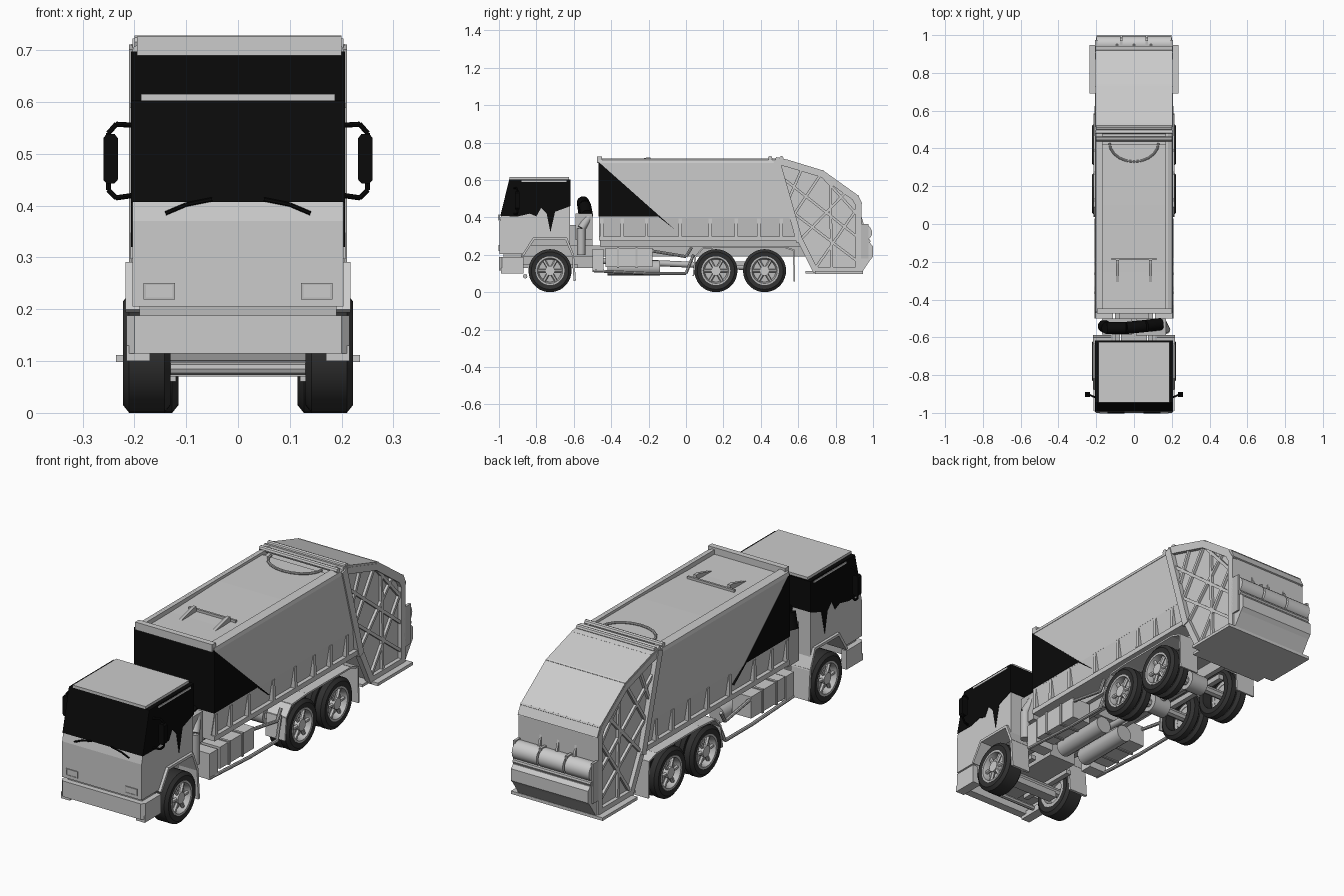
import bpy, bmesh
from math import sin, cos, pi, radians
from mathutils import Vector

cube = bpy.data.objects.get("Cube")
if cube:
    bpy.data.objects.remove(cube, do_unlink=True)


def material(name, r, g, b):
    m = bpy.data.materials.new(name)
    m.use_nodes = True
    m.diffuse_color = (r, g, b, 1)
    m.node_tree.nodes["Principled BSDF"].inputs["Base Color"].default_value = (r, g, b, 1)
    return m


PAINT = material("light grey paint", .6, .6, .6)
STEEL = material("steel grey", .5, .5, .5)
BLACK = material("gloss black", .003, .003, .003)
TYRE = material("tyre rubber", .03, .03, .03)


def finish(name, bm, mat, mirror=False, smooth=False):
    bmesh.ops.recalc_face_normals(bm, faces=bm.faces[:])
    me = bpy.data.meshes.new(name)
    bm.to_mesh(me)
    bm.free()
    me.materials.append(mat)
    ob = bpy.data.objects.new(name, me)
    bpy.context.collection.objects.link(ob)
    if smooth:
        me.shade_smooth()
        me.set_sharp_from_angle(angle=radians(35))
    if mirror:
        ob.modifiers.new("mirror", 'MIRROR')
    return ob


def prism(name, pts, lo, hi, mat, axis='x', mirror=False):
    """Extrude a flat outline along an axis."""
    place = {'x': lambda a, b, t: (t, a, b),
             'y': lambda a, b, t: (a, t, b),
             'z': lambda a, b, t: (a, b, t)}[axis]
    bm = bmesh.new()
    ends = [[bm.verts.new(place(a, b, t)) for a, b in pts] for t in (lo, hi)]
    for e in ends:
        bm.faces.new(e)
    n = len(pts)
    for i in range(n):
        j = (i + 1) % n
        bm.faces.new((ends[0][i], ends[0][j], ends[1][j], ends[1][i]))
    return finish(name, bm, mat, mirror)


def box(name, x, y, z, mat, mirror=False):
    return prism(name, [(y[0], z[0]), (y[1], z[0]), (y[1], z[1]), (y[0], z[1])],
                 x[0], x[1], mat, 'x', mirror)


def strip(name, path, thick, x0, x1, mat, mirror=False):
    """Bent sheet following a side-view path."""
    for i, (p, q) in enumerate(zip(path, path[1:])):
        p, q = Vector(p), Vector(q)
        d = (q - p).normalized()
        n = Vector((-d.y, d.x)) * thick / 2
        p, q = p - d * thick / 3, q + d * thick / 3
        prism(f"{name}_{i + 1}", [p + n, q + n, q - n, p - n], x0, x1, mat, 'x', mirror)


def rod(name, path, r, mat, mirror=False, sides=8):
    """Round bar through a list of points."""
    bm = bmesh.new()
    for p, q in zip(path, path[1:]):
        p, q = Vector(p), Vector(q)
        turn = (q - p).to_track_quat('Z', 'Y').to_matrix().to_4x4()
        turn.translation = (p + q) / 2
        bmesh.ops.create_cone(bm, cap_ends=True, segments=sides, radius1=r, radius2=r,
                              depth=(q - p).length, matrix=turn)
    return finish(name, bm, mat, mirror, True)


def lathe(name, prof, y, z, mat, n=36):
    """Spin a closed (x, radius) outline about the wheel axis, on both sides."""
    bm = bmesh.new()
    rings = [[bm.verts.new((x, y + r * cos(2 * pi * k / n), z + r * sin(2 * pi * k / n)))
              for x, r in prof] for k in range(n)]
    m = len(prof)
    for k in range(n):
        a, b = rings[k], rings[(k + 1) % n]
        for i in range(m):
            j = (i + 1) % m
            bm.faces.new((a[i], a[j], b[j], b[i]))
    return finish(name, bm, mat, True, True)


# Wheels
def wheel(name, y, tyres):
    z = R = .115
    for i, (a, b) in enumerate(tyres):
        lathe(f"{name}_tyre_{i + 1}", [(a, .075), (a, .1), (a + .012, R), (b - .012, R),
                                       (b, .1), (b - .004, .075)], y, z, TYRE)
    a, b = tyres[-1]
    lathe(name + "_rim", [(a, .077), (b - .002, .077), (b - .002, .068), (b - .025, .06),
                          (a, .06)], y, z, STEEL)
    rod(name + "_dish", [(b - .05, y, z), (b - .032, y, z)], .064, STEEL, True, 24)
    rod(name + "_hub", [(b - .04, y, z), (b - .004, y, z)], .026, PAINT, True, 16)
    for k in range(6):
        c, s = cos(k * pi / 3), sin(k * pi / 3)
        rod(f"{name}_spoke_{k + 1}", [(b - .016, y + .02 * c, z + .02 * s),
                                      (b - .02, y + .066 * c, z + .066 * s)], .009, PAINT, True, 6)
    rod(name + "_axle", [(-.18, y, z), (.18, y, z)], .02, STEEL)


wheel("front_wheel", -.727, [(.13, .222)])
for label, y in (("middle_wheel", .16), ("rear_wheel", .42)):
    wheel(label, y, [(.115, .165), (.17, .222)])
    rod(label + "_differential", [(-.045, y, .12), (.045, y, .12)], .045, STEEL, sides=16)

# Cab
prism("cab_shell", [(-.998, .205), (-.87, .205), (-.815, .285), (-.64, .285), (-.62, .25),
                    (-.62, .595), (-.943, .595), (-.99, .405), (-.998, .37)], -.204, .204, PAINT)
prism("cab_glazing", [(-.993, .407), (-.945, .603), (-.618, .603), (-.618, .46), (-.7, .43),
                      (-.725, .32), (-.745, .42), (-.775, .45), (-.8, .405), (-.835, .42),
                      (-.9, .405)], -.206, .206, BLACK)
prism("cab_roof", [(-.187, -.945), (.187, -.945), (.187, -.625), (-.187, -.625)],
      .6, .615, PAINT, 'z')
box("cab_side_gutter", (.2, .208), (-.88, -.64), (.588, .597), PAINT, True)
prism("front_bumper", [(-.2, -1), (.2, -1), (.215, -.985), (.215, -.87), (.19, -.87),
                       (.19, -.96), (-.19, -.96), (-.19, -.87), (-.215, -.87), (-.215, -.985)],
      .115, .188, PAINT, 'z')
box("grille_core", (-.19, .19), (-.975, -.88), (.16, .21), STEEL)
for z in (.221, .249):
    box("headlight_frame", (.122, .182), (-1.002, -.99), (z - .002, z + .002), STEEL, True)
for x in (.124, .18):
    box("headlight_frame_side", (x - .002, x + .002), (-1.002, -.99), (.221, .249), STEEL, True)
box("headlight_lens", (.126, .178), (-1, -.99), (.223, .247), PAINT, True)
rod("wiper", [(.05, -1, .412), (.10, -1, .402), (.14, -1, .385)], .004, BLACK, True, 6)
rod("mirror_arm", [(.2, -.92, .555), (.235, -.905, .557), (.25, -.9, .54), (.25, -.9, .43),
                   (.235, -.905, .415), (.2, -.92, .42)], .005, BLACK, True)
prism("mirror_head", [(.232, .45), (.238, .443), (.254, .443), (.26, .45), (.26, .53),
                      (.254, .538), (.238, .538), (.232, .53)], -.915, -.89, BLACK, 'y', True)
strip("front_mudguard", [(-.87, .2), (-.815, .285), (-.64, .285), (-.605, .2), (-.595, .065)],
      .012, .12, .217, PAINT, True)
box("cab_step", (.17, .215), (-.99, -.87), (.1, .13), PAINT, True)

# Engine bay and frame
box("frame_rail", (.075, .1), (-.96, .68), (.19, .25), STEEL, True)
for i, y in enumerate((-.93, -.5, -.2, .02, .29, .55)):
    box(f"frame_crossmember_{i + 1}", (-.08, .08), (y, y + .03), (.195, .24), STEEL)
box("engine_block", (-.07, .07), (-.9, -.5), (.13, .36), STEEL)
box("engine_top", (.01, .17), (-.59, -.5), (.28, .42), STEEL)
box("intake_base", (-.17, -.01), (-.585, -.5), (.24, .42), STEEL)
rod("intake_hose", [(-.16, -.54, .4), (-.14, -.55, .47), (-.04, -.55, .48), (.06, -.54, .46),
                    (.14, -.53, .41)], .033, BLACK, sides=14)
rod("exhaust_stack", [(.17, -.56, .2), (.17, -.56, .34), (.15, -.52, .4)], .022, STEEL, sides=12)
rod("steering_bar", [(-.13, -.86, .085), (.13, -.86, .085)], .012, STEEL)
box("front_beam", (-.13, .13), (-.75, -.7), (.07, .1), STEEL)
rod("drive_shaft", [(0, -.5, .17), (0, .42, .13)], .016, STEEL, sides=12)
box("leaf_spring", (.09, .115), (-.88, -.58), (.13, .15), STEEL, True)
box("bogie_spring", (.08, .105), (.08, .5), (.14, .165), STEEL, True)
box("battery_box", (.11, .205), (-.5, -.44), (.11, .23), PAINT, True)
box("tool_box", (.11, .208), (-.43, -.18), (.135, .235), PAINT, True)
for y in (-.37, -.27):
    box("tool_box_strap", (.11, .212), (y, y + .012), (.13, .24), STEEL, True)
rod("air_tank", [(.06, -.42, .13), (.06, -.14, .13)], .04, STEEL, True, 16)
rod("side_guard", [(.2, -.5, .115), (.2, -.2, .1), (.2, .0, .1), (.19, .04, .2)], .008, STEEL, True)
rod("side_guard_top", [(.2, -.18, .22), (.2, 0, .19), (.2, .03, .24)], .008, STEEL, True)
strip("rear_mudguard", [(.04, .09), (.05, .19), (.09, .235), (.2, .243), (.52, .243), (.575, .225),
                        (.58, .06)], .008, .115, .215, PAINT, True)

# Hopper body
prism("body_upper", [(-.465, .4), (.57, .4), (.49, .695), (-.465, .695)], -.204, .204, PAINT)
prism("body_lower", [(-.186, .29), (.186, .29), (.204, .402), (-.204, .402)],
      -.465, .585, PAINT, 'y')
box("body_sill", (-.206, .206), (-.465, .61), (.275, .298), PAINT)
box("body_subframe", (-.12, .12), (-.46, .62), (.245, .28), STEEL)
prism("body_black_front", [(-.468, .697), (-.468, .405), (-.15, .405), (-.06, .335)],
      -.206, .206, BLACK)
for i, y in enumerate((-.46, -.35, -.22, -.04, .12, .26, .38, .5)):
    prism(f"body_gusset_{i + 1}", [(.18, .298), (.208, .298), (.206, .395), (.195, .395)],
          y, y + .018, PAINT, 'y', True)
strip("body_rear_flange", [(.487, .695), (.605, .28)], .035, .18, .21, PAINT, True)

# Roof
prism("roof_rail", [(.168, .69), (.206, .69), (.202, .706), (.18, .716), (.168, .716)],
      -.465, .49, PAINT, 'y', True)
box("roof_front_bar", (-.195, .2), (-.475, -.448), (.69, .726), PAINT)
prism("roof_slope", [(-.45, .69), (.42, .69), (.42, .704), (.1, .704)], -.17, .17, PAINT)
box("roof_cross_rib", (-.12, .12), (-.19, -.18), (.69, .708), STEEL)
prism("roof_bracket", [(-.31, .694), (-.19, .694), (-.19, .72), (-.21, .72)],
      .08, .095, STEEL, 'x', True)
for y in (.45, .51):
    rod("roof_cross_tube", [(-.2, y, .716), (.2, y, .716)], .012, PAINT)
rod("roof_hoop", [(.13 * cos(t * pi / 10), .43 - .1 * sin(t * pi / 10), .708) for t in range(11)],
    .006, STEEL)

# Tailgate
crown = [(.485, .712), (.54, .7), (.73, .642), (.915, .51), (.932, .475)]
prism("tailgate_core", [(.49, .7), (.54, .69), (.73, .63), (.905, .505), (.925, .47), (.925, .115),
                        (.69, .115), (.61, .28)], -.188, .188, PAINT)
strip("tailgate_roof", crown, .018, -.204, .204, PAINT)
strip("tailgate_side_frame", [(.5, .695), (.54, .685), (.73, .628), (.9, .505), (.92, .47),
                              (.92, .12), (.69, .12), (.61, .28)], .03, .18, .206, PAINT, True)
for i, (p, q) in enumerate([((.58, .42), (.72, .63)), ((.55, .5), (.62, .66)),
                            ((.53, .6), (.91, .3)), ((.58, .42), (.91, .17)),
                            ((.62, .29), (.85, .53)), ((.7, .14), (.91, .44)),
                            ((.72, .63), (.91, .42)), ((.77, .6), (.78, .13))]):
    strip(f"tailgate_brace_{i + 1}", [p, q], .014, .18, .2, PAINT, True)
box("tailgate_floor_plate", (-.235, .235), (.69, .947), (.098, .112), PAINT)
box("tailgate_floor_lip", (-.19, .19), (.64, .7), (.1, .112), PAINT)
box("rear_panel", (-.198, .198), (.92, .937), (.112, .48), PAINT)
for x in (-.09, 0, .09):
    prism("rear_ridge", [(.93, .43), (.955, .35), (.93, .35)], x - .005, x + .005, STEEL)

# Rear rollers and bin lip
for i in range(3):
    x = -.198 + i * .135
    rod(f"rear_roller_{i + 1}", [(x, .953, .318), (x + .126, .953, .318)], .042, PAINT, sides=20)
for x in (-.2, -.067, .067, .2):
    box("roller_bracket", (x - .006, x + .006), (.925, .975), (.18, .365), STEEL)
prism("bin_lip", [(.93, .265), (.985, .262), (1, .245), (1, .19), (.985, .172), (.945, .112),
                  (.93, .112)], -.198, .198, PAINT)
rod("rear_lamp_bar", [(-.2, .975, .272), (.2, .975, .272)], .012, STEEL)
